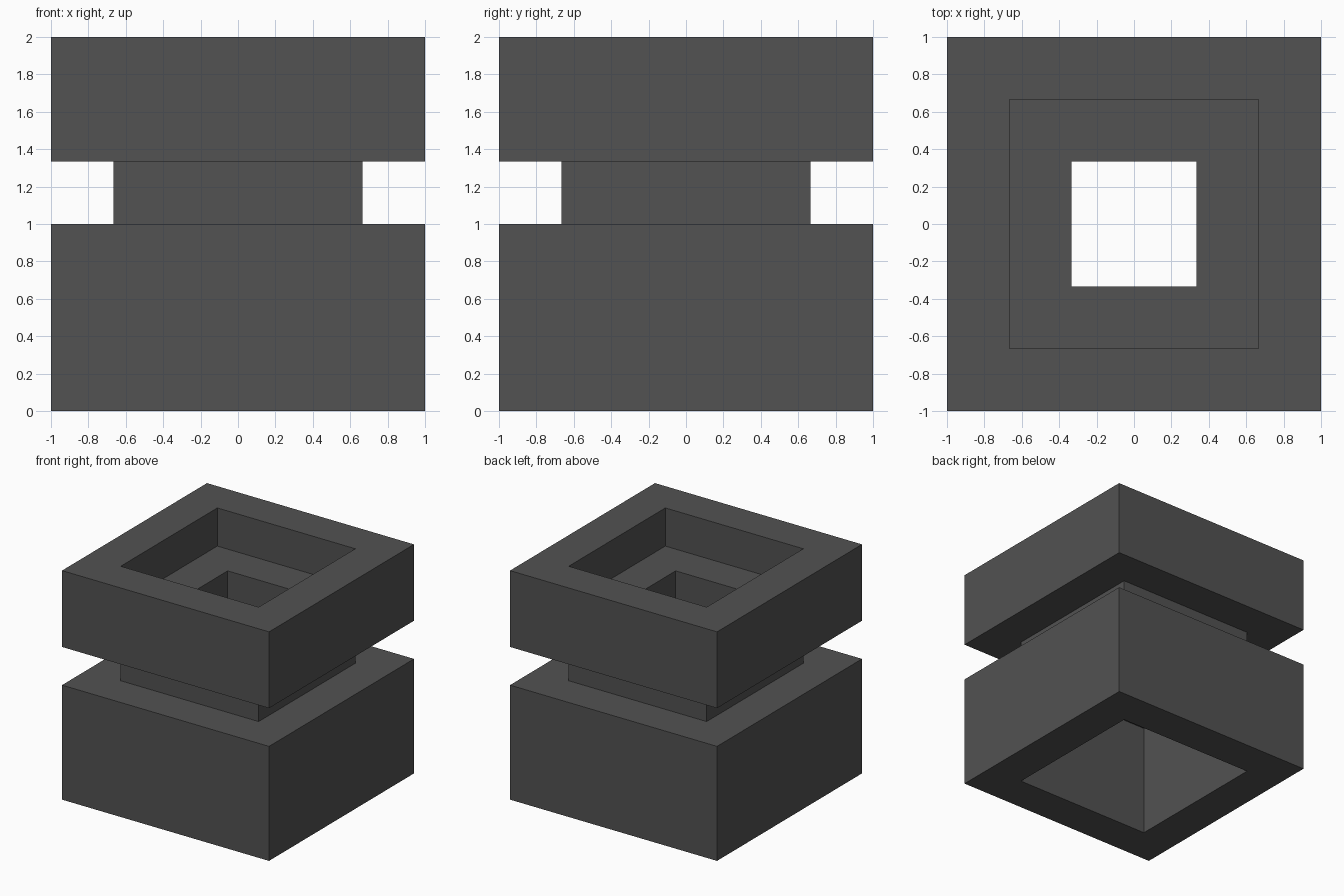
import bpy
import bmesh

cube = bpy.data.objects.get("Cube")
if cube:
    bpy.data.objects.remove(cube, do_unlink=True)

U = 1 / 3  # the whole design sits on a grid of thirds

grey = bpy.data.materials.new("dark grey")
grey.use_nodes = True
COLOUR = (0.084, 0.084, 0.084, 1)
grey.diffuse_color = COLOUR
grey.node_tree.nodes["Principled BSDF"].inputs["Base Color"].default_value = COLOUR


def square_ring(name, profile):
    """Sweep a closed (half width, height) profile around a square."""
    bm = bmesh.new()
    corners = [(1, -1), (1, 1), (-1, 1), (-1, -1)]
    loops = [[bm.verts.new((sx * r * U, sy * r * U, z * U)) for r, z in profile]
             for sx, sy in corners]
    n = len(profile)
    for c in range(4):
        a, b = loops[c], loops[(c + 1) % 4]
        for i in range(n):
            j = (i + 1) % n
            bm.faces.new((a[i], b[i], b[j], a[j]))
    bmesh.ops.recalc_face_normals(bm, faces=bm.faces)
    mesh = bpy.data.meshes.new(name)
    bm.to_mesh(mesh)
    bm.free()
    mesh.materials.append(grey)
    obj = bpy.data.objects.new(name, mesh)
    bpy.context.collection.objects.link(obj)
    return obj


# Hollow base, open below
square_ring("base_walls", [(2, 0), (3, 0), (3, 3), (2, 3)])

# Neck that widens into the upper tray, with a square shaft through it
square_ring("neck_and_tray", [(1, 3), (2, 3), (2, 4), (3, 4),
                              (3, 6), (2, 6), (2, 5), (1, 5)])
